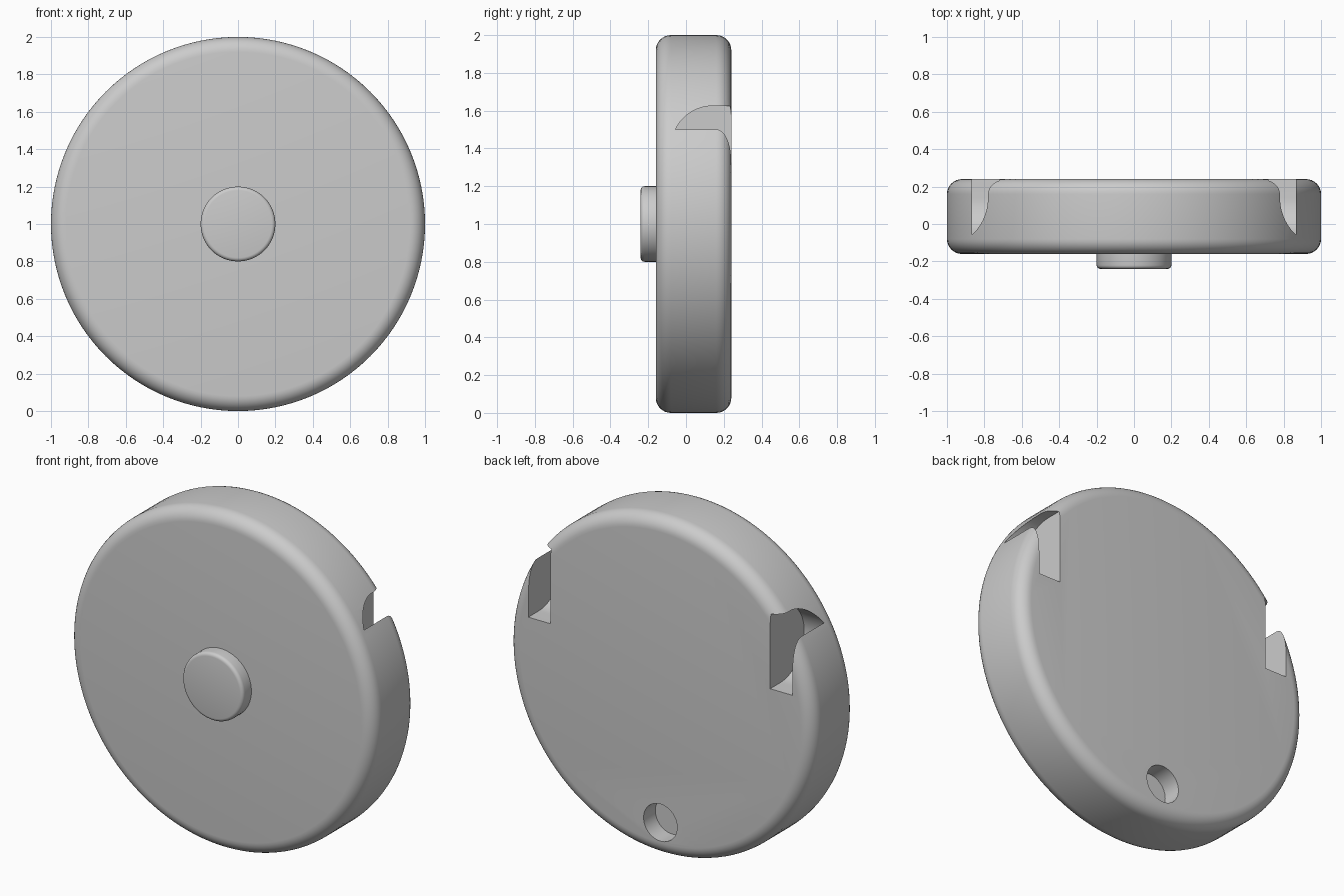
import bpy, bmesh, math
from mathutils import Matrix, Vector

if "Cube" in bpy.data.objects:
    bpy.data.objects.remove(bpy.data.objects["Cube"])


def finish(name, bm):
    bmesh.ops.recalc_face_normals(bm, faces=bm.faces)
    mesh = bpy.data.meshes.new(name)
    bm.to_mesh(mesh)
    bm.free()
    obj = bpy.data.objects.new(name, mesh)
    bpy.context.collection.objects.link(obj)
    return obj


def round_disc(name, radius, y0, y1, z, fillets, sides=128, steps=8):
    """Disc along y, with a fillet radius for the front and back rims."""
    front, back = fillets
    profile = [(0, y0)]
    for f, cy, start in ((front, y0 + front, -90), (back, y1 - back, 0)):
        n = steps if f else 0
        for i in range(n + 1):
            a = math.radians(start + 90 * i / max(n, 1))
            profile.append((radius - f + f * math.cos(a), cy + f * math.sin(a)))
    profile.append((0, y1))
    bm = bmesh.new()
    verts = [bm.verts.new((r, y, z)) for r, y in profile]
    edges = [bm.edges.new(p) for p in zip(verts, verts[1:])]
    bmesh.ops.spin(bm, geom=verts + edges, cent=(0, 0, z), axis=(0, 1, 0),
                   angle=math.tau, steps=sides, use_duplicate=False)
    bmesh.ops.remove_doubles(bm, verts=bm.verts, dist=1e-5)
    # Merge the flat fans into single caps
    bmesh.ops.dissolve_limit(bm, angle_limit=0.001, verts=bm.verts, edges=bm.edges)
    return finish(name, bm)


def slot_cutter(name, x0, x1, y, z, r):
    """Half-round pocket open towards +y."""
    pts = [(0.5, z - r)]
    for i in range(33):
        a = math.radians(270 - 180 * i / 32)
        pts.append((y + r * math.cos(a), z + r * math.sin(a)))
    pts.append((0.5, z + r))
    bm = bmesh.new()
    face = bm.faces.new([bm.verts.new((x0, py, pz)) for py, pz in pts])
    new = bmesh.ops.extrude_face_region(bm, geom=[face])["geom"]
    bmesh.ops.translate(bm, vec=(x1 - x0, 0, 0),
                        verts=[v for v in new if isinstance(v, bmesh.types.BMVert)])
    return finish(name, bm)


def cylinder_cutter(name, r, y0, y1, z):
    bm = bmesh.new()
    m = Matrix.Translation((0, (y0 + y1) / 2, z)) @ Matrix.Rotation(math.pi / 2, 4, 'X')
    bmesh.ops.create_cone(bm, cap_ends=True, segments=48, radius1=r, radius2=r,
                          depth=y1 - y0, matrix=m)
    return finish(name, bm)


# Main disc and centre button
body = round_disc("disc_body", 1.0, -0.16, 0.24, 1.0, (0.08, 0.08))
button = round_disc("centre_button", 0.2, -0.24, -0.155, 1.0, (0.02, 0), sides=64, steps=4)

# Side slots and the blind hole in the back
cutters = [slot_cutter(f"slot_cutter_{s}", s * 0.72, s * 0.865, 0.142, 1.405, 0.22)
           for s in (-1, 1)]
cutters.append(cylinder_cutter("hole_cutter", 0.11, 0.13, 0.4, 0.2))
bpy.context.view_layer.objects.active = body
for c in cutters:
    mod = body.modifiers.new(c.name, 'BOOLEAN')
    mod.operation, mod.solver, mod.object = 'DIFFERENCE', 'EXACT', c
    bpy.ops.object.modifier_apply(modifier=mod.name)
for c in cutters:
    bpy.data.objects.remove(c)

# Smooth shading with sharp edges kept
for obj in (body, button):
    bpy.ops.object.select_all(action='DESELECT')
    obj.select_set(True)
    bpy.context.view_layer.objects.active = obj
    bpy.ops.object.shade_smooth_by_angle(angle=math.radians(30))
